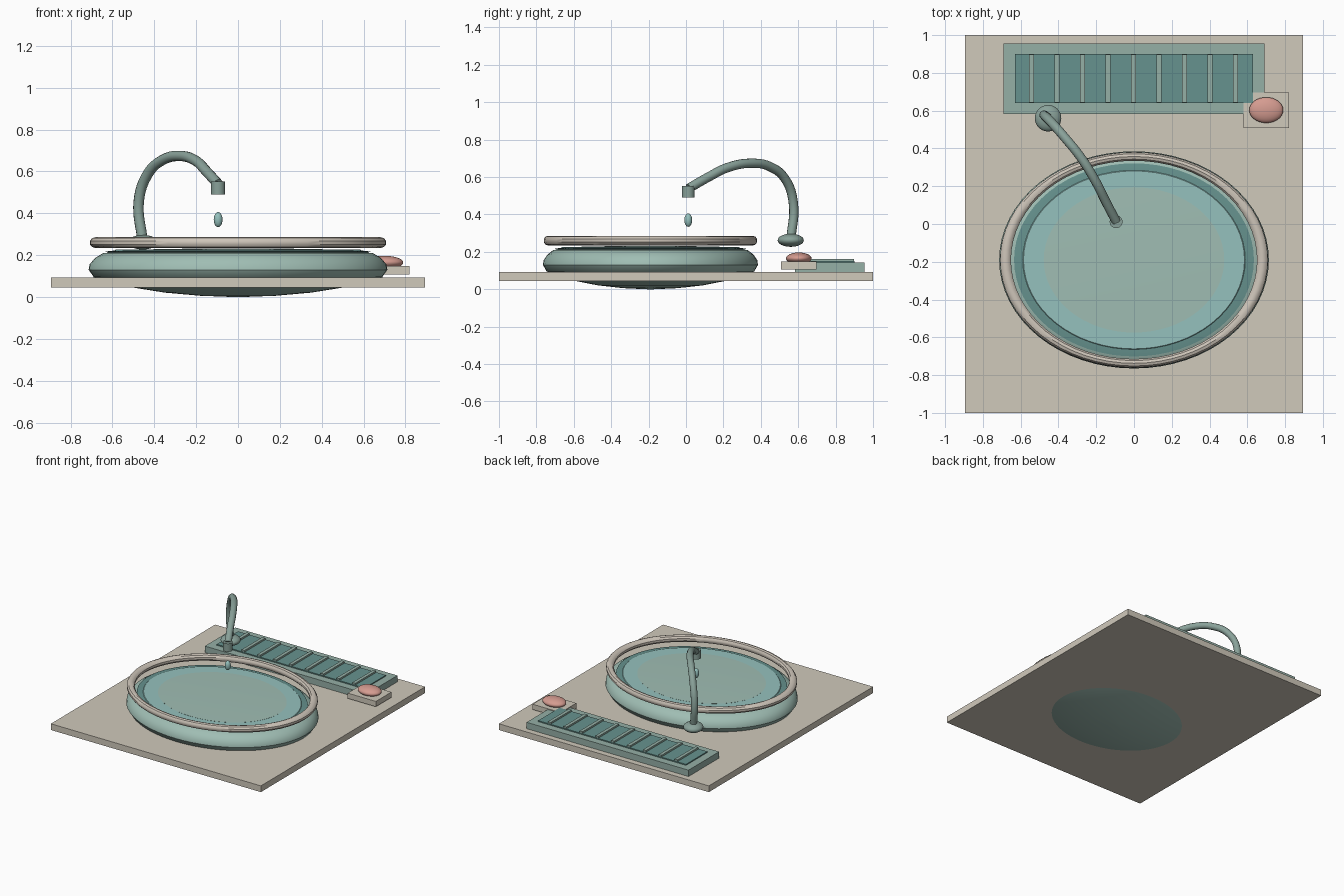
import bpy, bmesh
from math import cos, sin, tau, radians

if "Cube" in bpy.data.objects:
    bpy.data.objects.remove(bpy.data.objects["Cube"])

CY = -0.19      # basin centre in y
RATIO = 0.805   # oval depth / width


def mat(name, r, g, b):
    m = bpy.data.materials.new(name)
    m.diffuse_color = (*[(c / 255) ** 2.2 for c in (r, g, b)], 1)
    m.use_nodes = True
    m.node_tree.nodes["Principled BSDF"].inputs["Base Color"].default_value = m.diffuse_color
    return m


STONE = mat("stone", 207, 200, 186)
CREAM = mat("cream", 205, 196, 184)
GREEN = mat("pale_green", 158, 188, 178)
TRAY = mat("tray_green", 148, 174, 165)
DARK = mat("dark_teal", 102, 145, 141)
WATER = mat("water_teal", 148, 192, 188)
METAL = mat("metal", 136, 160, 152)
SOAP = mat("soap_pink", 212, 154, 143)


def finish(o, name, material, smooth=False):
    o.name = name
    o.data.materials.append(material)
    if smooth:
        bpy.ops.object.select_all(action='DESELECT')
        o.select_set(True)
        bpy.context.view_layer.objects.active = o
        bpy.ops.object.shade_smooth_by_angle(angle=radians(35))
    return o


def box(name, x0, x1, y0, y1, z0, z1, material):
    bpy.ops.mesh.primitive_cube_add(
        size=1, location=((x0 + x1) / 2, (y0 + y1) / 2, (z0 + z1) / 2))
    o = bpy.context.object
    o.scale = (x1 - x0, y1 - y0, z1 - z0)
    return finish(o, name, material)


def ball(name, loc, radii, material):
    bpy.ops.mesh.primitive_uv_sphere_add(segments=32, ring_count=16, location=loc)
    o = bpy.context.object
    o.scale = radii
    return finish(o, name, material, True)


def oval_lathe(name, profile, material, closed=False, n=64):
    """Spin (radius, z) points into an oval around the basin centre."""
    bm = bmesh.new()
    rings = [[bm.verts.new((r * cos(tau * i / n), r * RATIO * sin(tau * i / n) + CY, z))
              for i in range(n)] for r, z in profile]
    pairs = list(zip(rings, rings[1:]))
    if closed:
        pairs.append((rings[-1], rings[0]))
    for a, b in pairs:
        for i in range(n):
            j = (i + 1) % n
            bm.faces.new((a[i], a[j], b[j], b[i]))
    if not closed:
        bm.faces.new(rings[0][::-1])
        bm.faces.new(rings[-1])
    bmesh.ops.recalc_face_normals(bm, faces=bm.faces)
    me = bpy.data.meshes.new(name)
    bm.to_mesh(me)
    bm.free()
    o = bpy.data.objects.new(name, me)
    bpy.context.collection.objects.link(o)
    return finish(o, name, material, True)


# Counter slab
box("counter", -0.895, 0.895, -1, 1, 0.045, 0.093, STONE)

# Basin body, with its belly showing under the counter
oval_lathe("basin", [(0.02, 0.0), (0.18, 0.006), (0.35, 0.021), (0.5, 0.045), (0.63, 0.073),
                     (0.69, 0.096), (0.714, 0.13), (0.71, 0.155), (0.685, 0.185),
                     (0.645, 0.21), (0.6, 0.214)], GREEN)

# Inner wall, water and pale centre stacked inside the basin
oval_lathe("inner_wall", [(0.59, 0.205), (0.635, 0.217), (0.585, 0.223)], DARK)
oval_lathe("water", [(0.58, 0.212), (0.592, 0.22), (0.585, 0.226)], WATER)
oval_lathe("water_centre", [(0.47, 0.215), (0.478, 0.227), (0.25, 0.231)], GREEN)

# Floating rim ring
oval_lathe("rim", [(0.68 + 0.03 * cos(tau * (k + .5) / 10), 0.26 + 0.026 * sin(tau * (k + .5) / 10))
                   for k in range(10)], CREAM, closed=True)

# Drain tray with slats
box("tray", -0.69, 0.69, 0.582, 0.955, 0.09, 0.142, TRAY)
box("tray_panel", -0.63, 0.63, 0.64, 0.9, 0.135, 0.15, DARK)
for i in range(9):
    x = (i - 4) * 0.135 - 0.003
    box(f"tray_slat_{i + 1}", x - 0.0125, x + 0.0125, 0.643, 0.897, 0.14, 0.163, TRAY)

# Soap on its dish
box("soap_dish", 0.58, 0.82, 0.507, 0.697, 0.107, 0.148, STONE)
ball("soap", (0.7, 0.603, 0.165), (0.09, 0.068, 0.032), SOAP)

# Tap: foot, swept spout, nozzle and drip
ball("tap_foot", (-0.455, 0.56, 0.262), (0.07, 0.07, 0.035), METAL)
cu = bpy.data.curves.new("tap_spout", 'CURVE')
cu.dimensions = '3D'
cu.bevel_depth = 0.025
cu.bevel_resolution = 4
cu.resolution_u = 8
cu.use_fill_caps = True
path = [(-.455, .56, .26), (-.474, .574, .46), (-.43, .53, .59), (-.36, .45, .655),
        (-.28, .35, .674), (-.2, .22, .65), (-.15, .12, .6), (-.095, .015, .54)]
sp = cu.splines.new('BEZIER')
sp.bezier_points.add(len(path) - 1)
for p, co in zip(sp.bezier_points, path):
    p.co = co
    p.handle_left_type = p.handle_right_type = 'AUTO'
spout = bpy.data.objects.new("tap_spout", cu)
bpy.context.collection.objects.link(spout)
bpy.ops.object.select_all(action='DESELECT')
spout.select_set(True)
bpy.context.view_layer.objects.active = spout
bpy.ops.object.convert(target='MESH')
finish(bpy.context.object, "tap_spout", METAL, True)

bpy.ops.mesh.primitive_cylinder_add(vertices=24, radius=0.034, depth=0.062,
                                    location=(-0.095, 0.012, 0.521))
finish(bpy.context.object, "tap_nozzle", METAL, True)
ball("water_drip", (-0.095, 0.012, 0.37), (0.021, 0.021, 0.036), WATER)
